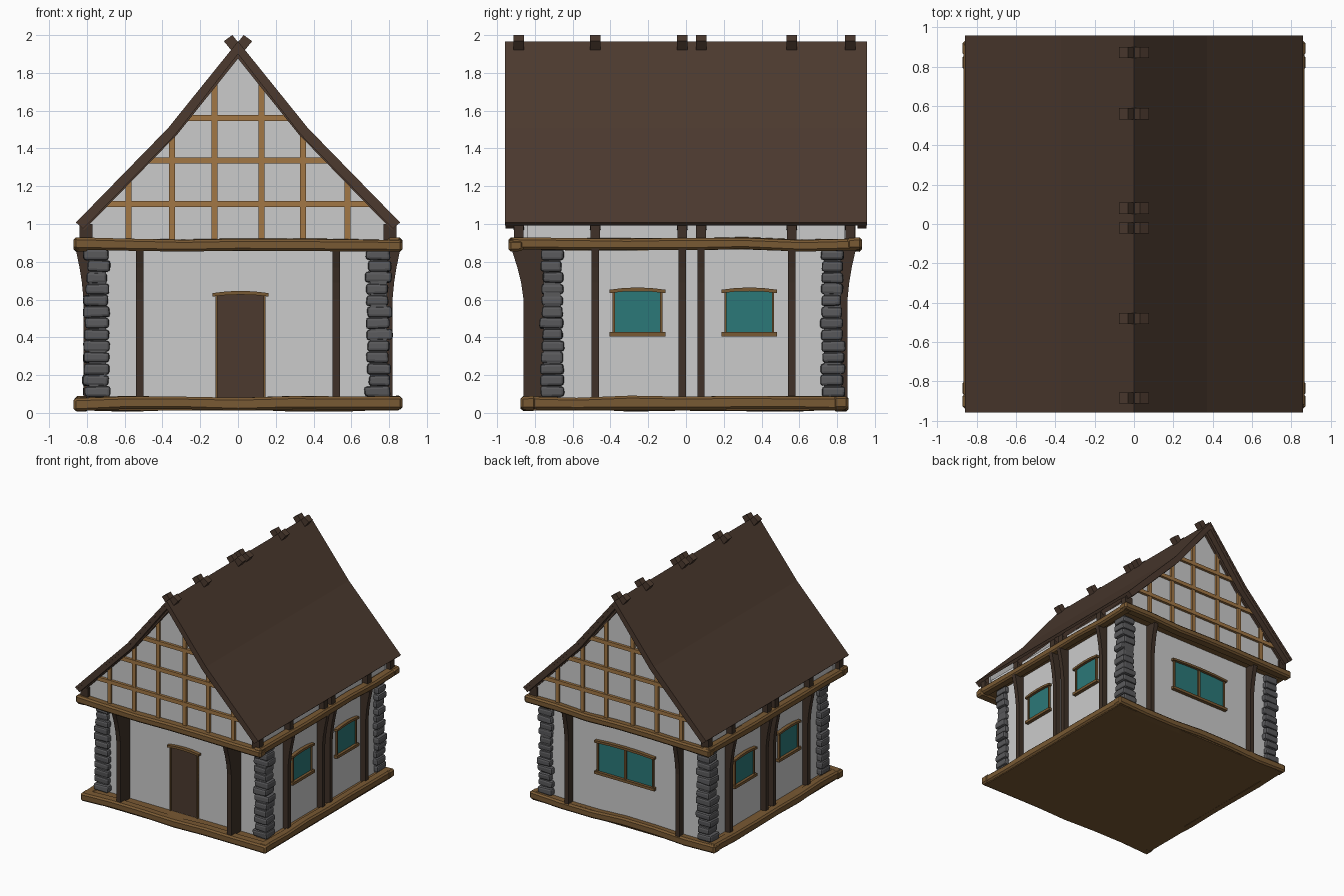
import bpy, bmesh, random
from mathutils import Vector, Matrix

if "Cube" in bpy.data.objects:
    bpy.data.objects.remove(bpy.data.objects["Cube"])

random.seed(4)


def mat(name, r, g, b):
    m = bpy.data.materials.new(name)
    m.diffuse_color = (r, g, b, 1)
    m.use_nodes = True
    m.node_tree.nodes["Principled BSDF"].inputs["Base Color"].default_value = m.diffuse_color
    return m


PLASTER = mat("plaster", .60, .60, .60)
BEAM = mat("beam brown", .19, .10, .033)
LATTICE = mat("light timber", .36, .185, .06)
DARK = mat("dark post", .05, .031, .021)
ROOF = mat("roof brown", .072, .042, .028)
GLASS = mat("teal glass", .024, .19, .19)
STONE = mat("grey stone", .10, .10, .105)


def finish(name, bm, m):
    bmesh.ops.recalc_face_normals(bm, faces=bm.faces[:])
    me = bpy.data.meshes.new(name)
    bm.to_mesh(me)
    bm.free()
    me.materials.append(m)
    ob = bpy.data.objects.new(name, me)
    bpy.context.collection.objects.link(ob)
    return ob


def add_box(bm, x, y, z):
    c = Vector(((x[0] + x[1]) / 2, (y[0] + y[1]) / 2, (z[0] + z[1]) / 2))
    s = Matrix.Diagonal((abs(x[1] - x[0]), abs(y[1] - y[0]), abs(z[1] - z[0]), 1))
    return bmesh.ops.create_cube(bm, size=1, matrix=Matrix.Translation(c) @ s)["verts"]


def box(name, x, y, z, m):
    bm = bmesh.new()
    add_box(bm, x, y, z)
    return finish(name, bm, m)


def prism(name, pts, axis, a, b, m):
    """Outline of (horizontal, z) points extruded along x or y from a to b."""
    bm = bmesh.new()
    rings = []
    for d in (a, b):
        rings.append([bm.verts.new((d, h, z) if axis == "x" else (h, d, z)) for h, z in pts])
    n = len(pts)
    for r in rings:
        bm.faces.new(r)
    for i in range(n):
        j = (i + 1) % n
        bm.faces.new((rings[0][i], rings[0][j], rings[1][j], rings[1][i]))
    return finish(name, bm, m)


def rough_beam(name, x, y, z, axis, m):
    """Chamfered beam with a slight hand-hewn wobble."""
    bm = bmesh.new()
    add_box(bm, x, y, z)
    k = 0 if axis == "x" else 1
    edges = [e for e in bm.edges if abs((e.verts[0].co - e.verts[1].co)[k]) > .5]
    bmesh.ops.subdivide_edges(bm, edges=edges, cuts=5)
    wob = {}
    for v in bm.verts:
        key = round(v.co[k], 2)
        dz = wob.setdefault(key, random.uniform(-.008, .008))
        v.co.z += dz + random.uniform(-.003, .003)
    bmesh.ops.bevel(bm, geom=[e for e in bm.edges if e.calc_face_angle(0) > .8],
                    offset=.013, segments=1, affect="EDGES")
    return finish(name, bm, m)


# Main walls and floors
box("ground_floor_walls", (-.77, .77), (-.73, .80), (.06, .88), PLASTER)
box("base_slab", (-.85, .85), (-.85, .84), (.012, .075), BEAM)
box("upper_floor_slab", (-.85, .85), (-.91, .90), (.872, .912), BEAM)
box("upper_side_walls", (-.79, .79), (-.88, .88), (.90, 1.0), PLASTER)

# Frame beams around base and upper floor
for label, z, y0, y1 in (("base", (.015, .083), -.875, .86), ("upper", (.86, .922), -.94, .932)):
    rough_beam(label + "_front_beam", (-.87, .87), (y0, y0 + .08), z, "x", BEAM)
    rough_beam(label + "_back_beam", (-.87, .87), (y1 - .08, y1), z, "x", BEAM)
    for s in (-1, 1):
        rough_beam(label + "_side_beam", (s * .79, s * .865), (y0 + .01, y1 - .01), z, "y", BEAM)

# Stone corner columns
for sx in (-1, 1):
    for cy in (-.71, .775):
        bm = bmesh.new()
        n = 13
        step = .785 / n
        for i in range(n):
            z = .082 + i * step
            cx = sx * .745 + random.uniform(-.01, .01)
            yy = cy + random.uniform(-.007, .007)
            wx, wy = random.uniform(.054, .07), random.uniform(.054, .066)
            vs = add_box(bm, (cx - wx, cx + wx), (yy - wy, yy + wy), (z + .002, z + step - .002))
            for v in vs:
                v.co += Vector([random.uniform(-.004, .004) for _ in range(3)])
        bmesh.ops.bevel(bm, geom=bm.edges[:], offset=.015, segments=2, affect="EDGES", profile=.5)
        finish("stone_column", bm, STONE)
        # Solid core behind the joints
        box("column_core", (sx * .70, sx * .79), (cy - .045, cy + .045), (.08, .87), STONE)


# Curved posts that flare out below the upper floor
def post(name, axis, centre, inner, outer, top):
    def lerp(t):
        return outer + (top - outer) * t
    pts = [(inner, .07), (outer, .07), (outer, .60), (lerp(.2), .69), (lerp(.5), .77),
           (top, .87), (inner, .87)]
    prism(name, pts, axis, centre - .019, centre + .019, DARK)


BAYS = (-.48, -.02, .08, .56)
for s in (-1, 1):
    post("front_post", "x", s * .52, -.72, -.86, -.925)
    post("back_post", "x", s * .52, .79, .855, .90)
    for y in BAYS:
        post("side_post", "y", y, s * .76, s * .818, s * .86)


# Door and windows: plates, side frames, sill and arched header
def opening(name, axis, wall, s, c, hw, z0, z1, m, sill=True, mullion=False):
    def part(label, a, b, za, zb, d, mm):
        r, h = (wall - s * .02, wall + s * d), (c + a, c + b)
        box(name + label, *((r, h) if axis == "x" else (h, r)), (za, zb), mm)
    part("_panel", -hw, hw, z0, z1 + .006, .007, m)
    for q in (-1, 1):
        part("_jamb", q * hw, q * (hw - .012), z0, z1, .018, BEAM)
    if mullion:
        part("_mullion", -.011, .011, z0, z1, .018, BEAM)
    if sill:
        part("_sill", -hw - .016, hw + .016, z0 - .02, z0 + .003, .03, BEAM)
    w = hw + .016
    arch = [(-w, -.006), (-w * .5, .002), (0, .004), (w * .5, .002), (w, -.006),
            (w, .012), (w * .5, .021), (0, .024), (-w * .5, .021), (-w, .012)]
    prism(name + "_header", [(c + h, z1 + z) for h, z in arch], axis,
          wall - s * .02, wall + s * .03, BEAM)


opening("door", "y", -.73, -1, .013, .133, .08, .622, ROOF, sill=False)
opening("back_window", "y", .80, 1, 0, .265, .40, .65, GLASS, mullion=True)
for s in (-1, 1):
    for y in (-.257, .335):
        opening("side_window", "x", s * .77, s, y, .132, .425, .64, GLASS)

# Roof lines: outer edge of one slope, from eave to ridge
EAVE, KNEE, RIDGE = (.858, 1.008), (.37, 1.508), (0, 1.967)


def half_width(z, drop=.03):
    """Half width of the gable under the roof at height z."""
    z += drop
    a, b = (EAVE, KNEE) if z < KNEE[1] else (KNEE, RIDGE)
    return a[0] + (b[0] - a[0]) * (z - a[1]) / (b[1] - a[1])


def gable_top(x, drop=.03):
    a, b = (EAVE, KNEE) if abs(x) > KNEE[0] else (KNEE, RIDGE)
    return a[1] + (b[1] - a[1]) * (abs(x) - a[0]) / (b[0] - a[0]) - drop


# Roof slopes, thin sheets over the rafters
for s in (-1, 1):
    pts = [EAVE, KNEE, RIDGE, (0, 1.94), (.356, 1.49), (.842, .993)]
    prism("roof_slope", [(s * x, z) for x, z in pts], "y", -.957, .957, ROOF)

# Rafters crossing above the ridge, with short posts at the eaves
for y in (-.885,) + BAYS + (.87,):
    for s in (-1, 1):
        pts = [(.856, 1.006), (.368, 1.506), (0, 1.963), (-.03, 2.0), (-.075, 1.968),
               (-.04, 1.925), (.322, 1.474), (.815, .968)]
        prism("rafter", [(s * x, z) for x, z in pts], "y", y - .028, y + .028, ROOF)
        box("eave_post", (s * .77, s * .84), (y - .026, y + .026), (.91, 1.0), DARK)

# Verge boards along the roof ends
for y in (-.955, .955):
    for s in (-1, 1):
        pts = [(.857, 1.007), (.369, 1.507), (0, 1.965), (0, 1.90), (.33, 1.475), (.82, .975)]
        prism("verge_board", [(s * x, z) for x, z in pts], "y", y, y * .95, ROOF)

# Gable walls with timber lattice
for s in (-1, 1):
    y = s * .88
    prism("gable_wall", [(-.80, .91), (.80, .91), (.80, 1.03), (.355, 1.485), (0, 1.93),
                         (-.355, 1.485), (-.80, 1.03)], "y", y, y - s * .04, PLASTER)
    for z in (1.105, 1.335, 1.56):
        w0, w1 = half_width(z - .016), half_width(z + .016)
        prism("gable_rail", [(-w0, z - .016), (w0, z - .016), (w1, z + .016), (-w1, z + .016)],
              "y", y - s * .01, y + s * .022, LATTICE)
    for x in (-.58, -.35, -.125, .125, .345, .58):
        a, b = x - .016, x + .016
        prism("gable_stud", [(a, .91), (b, .91), (b, gable_top(b)), (a, gable_top(a))],
              "y", y - s * .01, y + s * .017, LATTICE)
